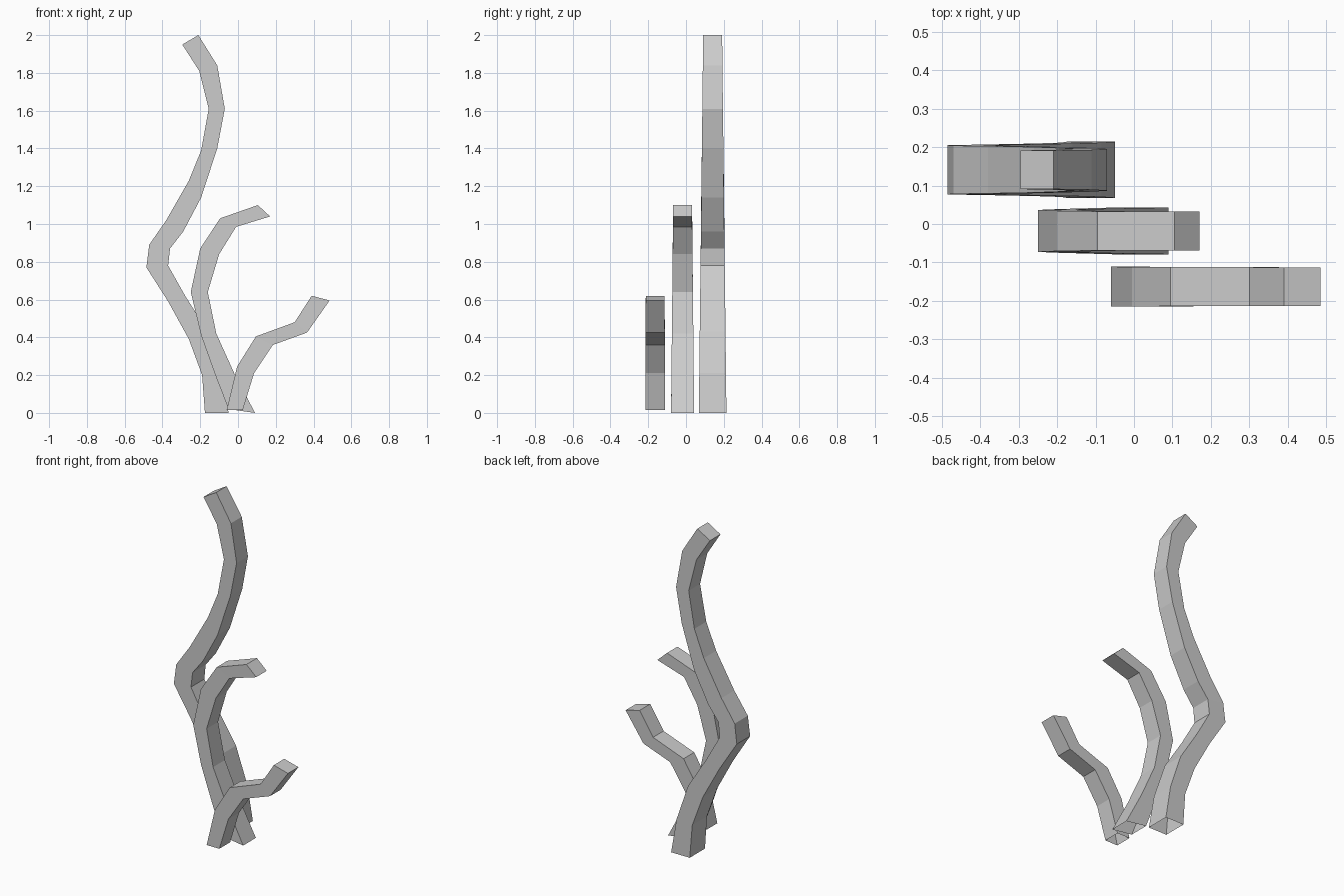
import bpy
import bmesh

# Remove the default cube
cube = bpy.data.objects.get("Cube")
if cube:
    bpy.data.objects.remove(cube, do_unlink=True)

# One grey colour for every branch
GREY = (0.6, 0.6, 0.6, 1.0)
bark = bpy.data.materials.new("grey_bark")
bark.use_nodes = True
bark.diffuse_color = GREY
bark.node_tree.nodes["Principled BSDF"].inputs["Base Color"].default_value = GREY


def make_branch(name, left_edge, right_edge, centre_y, base_depth, tip_depth):
    """Four-sided branch: open at the foot, capped at the tip, tapering in depth."""
    mesh_builder = bmesh.new()
    foot = min(left_edge[0][1], right_edge[0][1])
    tip = max(left_edge[-1][1], right_edge[-1][1])
    rings = []
    for (left_x, left_z), (right_x, right_z) in zip(left_edge, right_edge):
        # Half depth shrinks evenly with height
        height = ((left_z + right_z) / 2 - foot) / (tip - foot)
        half = (base_depth + (tip_depth - base_depth) * height) / 2
        front, back = centre_y - half, centre_y + half
        corners = (
            (left_x, front, left_z),
            (right_x, front, right_z),
            (right_x, back, right_z),
            (left_x, back, left_z),
        )
        rings.append([mesh_builder.verts.new(corner) for corner in corners])

    # Walls between neighbouring rings, then the tip cap
    for lower, upper in zip(rings, rings[1:]):
        for side in range(4):
            following = (side + 1) % 4
            mesh_builder.faces.new(
                (lower[side], lower[following], upper[following], upper[side])
            )
    mesh_builder.faces.new(rings[-1])

    mesh = bpy.data.meshes.new(name)
    mesh_builder.to_mesh(mesh)
    mesh_builder.free()
    mesh.materials.append(bark)
    branch = bpy.data.objects.new(name, mesh)
    bpy.context.collection.objects.link(branch)
    return branch


# Tall S-shaped branch at the back
make_branch(
    name="tall_branch",
    left_edge=[(-.175, 0), (-.19, .2), (-.26, .39), (-.37, .59), (-.485, .77),
               (-.47, .89), (-.38, 1.02), (-.26, 1.23), (-.195, 1.39),
               (-.155, 1.61), (-.205, 1.81), (-.295, 1.95)],
    right_edge=[(-.05, 0), (-.085, .21), (-.16, .43), (-.28, .62), (-.37, .78),
                (-.36, .87), (-.29, .96), (-.195, 1.14), (-.11, 1.4),
                (-.07, 1.61), (-.11, 1.84), (-.21, 2)],
    centre_y=.141, base_depth=.146, tip_depth=.1,
)

# Hooked branch in the middle
make_branch(
    name="middle_branch",
    left_edge=[(-.05, .02), (-.12, .2), (-.195, .41), (-.25, .64), (-.2, .87),
               (-.095, 1.03), (.105, 1.1)],
    right_edge=[(.09, 0), (-.02, .21), (-.115, .42), (-.16, .64), (-.1, .84),
                (-.01, .985), (.17, 1.04)],
    centre_y=-.018, base_depth=.122, tip_depth=.1,
)

# Short kinked branch at the front
make_branch(
    name="short_branch",
    left_edge=[(-.06, .015), (-.005, .245), (.095, .405), (.3, .48), (.39, .62)],
    right_edge=[(.025, .015), (.085, .21), (.185, .36), (.365, .425), (.485, .595)],
    centre_y=-.163, base_depth=.104, tip_depth=.1,
)
